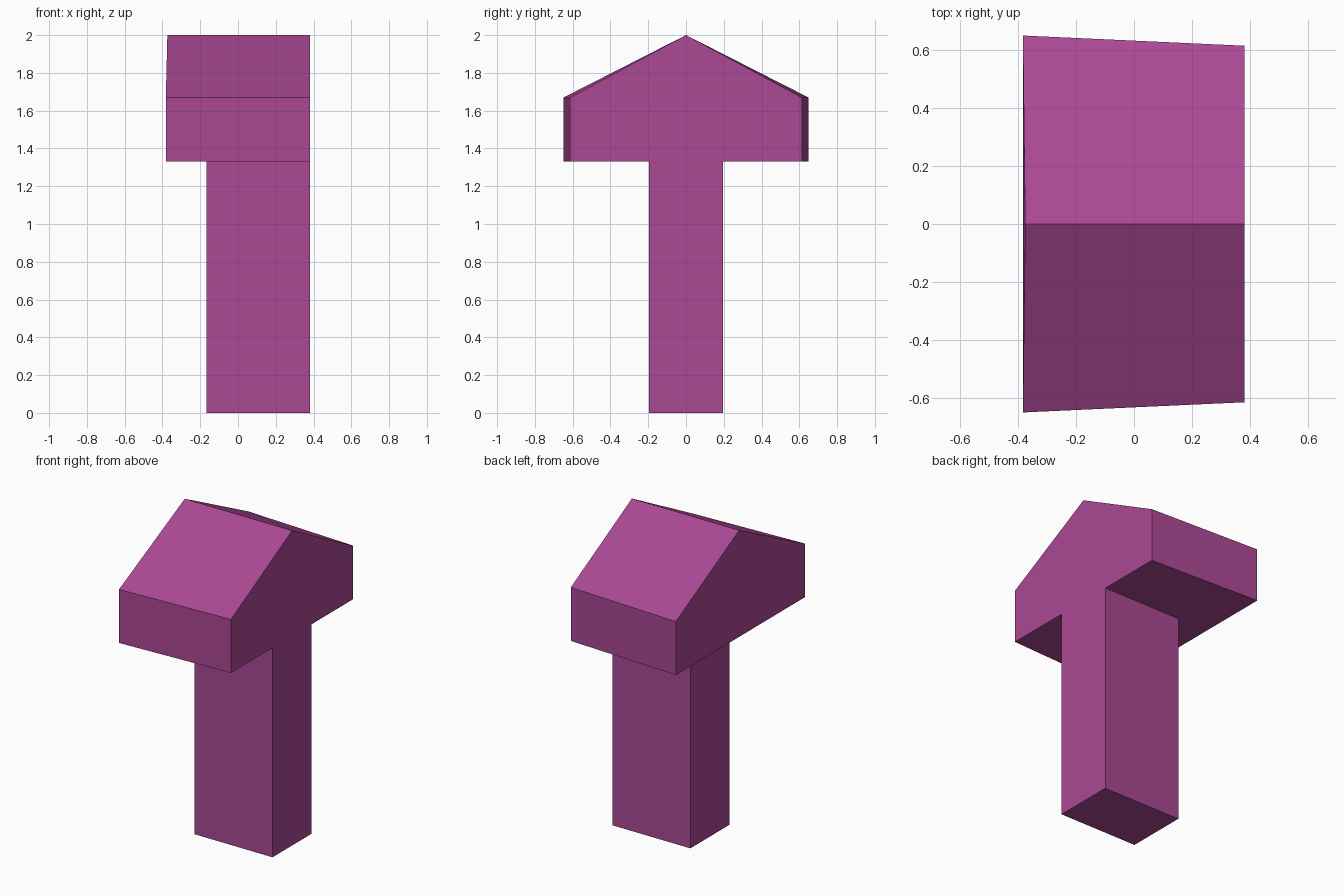
import bpy
import bmesh

cube = bpy.data.objects.get("Cube")
if cube:
    bpy.data.objects.remove(cube, do_unlink=True)

# Single flat colour
magenta = bpy.data.materials.new("magenta")
magenta.use_nodes = True
colour = (0.40, 0.065, 0.295, 1)
magenta.diffuse_color = colour
magenta.node_tree.nodes["Principled BSDF"].inputs["Base Color"].default_value = colour


def loft(name, back, front):
    """Solid joining two matching outlines at the -x and +x ends."""
    bm = bmesh.new()
    a = [bm.verts.new(p) for p in back]
    b = [bm.verts.new(p) for p in front]
    bm.faces.new(a)
    bm.faces.new(b)
    n = len(a)
    for i in range(n):
        j = (i + 1) % n
        bm.faces.new((a[i], a[j], b[j], b[i]))
    bmesh.ops.recalc_face_normals(bm, faces=bm.faces)
    mesh = bpy.data.meshes.new(name)
    bm.to_mesh(mesh)
    bm.free()
    mesh.materials.append(magenta)
    obj = bpy.data.objects.new(name, mesh)
    bpy.context.collection.objects.link(obj)
    return obj


RIGHT = 0.38
BASE, EAVE, RIDGE = 1.33, 1.67, 2.0


def gable(x, ridge_x, w):
    """Pentagonal gable outline with half width w."""
    return [(x, -w, BASE), (x, w, BASE), (x, w, EAVE),
            (ridge_x, 0, RIDGE), (x, -w, EAVE)]


def rectangle(x, w):
    return [(x, -w, 0), (x, w, 0), (x, w, BASE), (x, -w, BASE)]


# Gabled head, slightly wider toward -x
loft("gabled_head", gable(-0.382, -0.374, 0.648), gable(RIGHT, RIGHT, 0.613))

# Square-cut post, flush with the head on +x
loft("post", rectangle(-0.168, 0.196), rectangle(RIGHT, 0.196))
